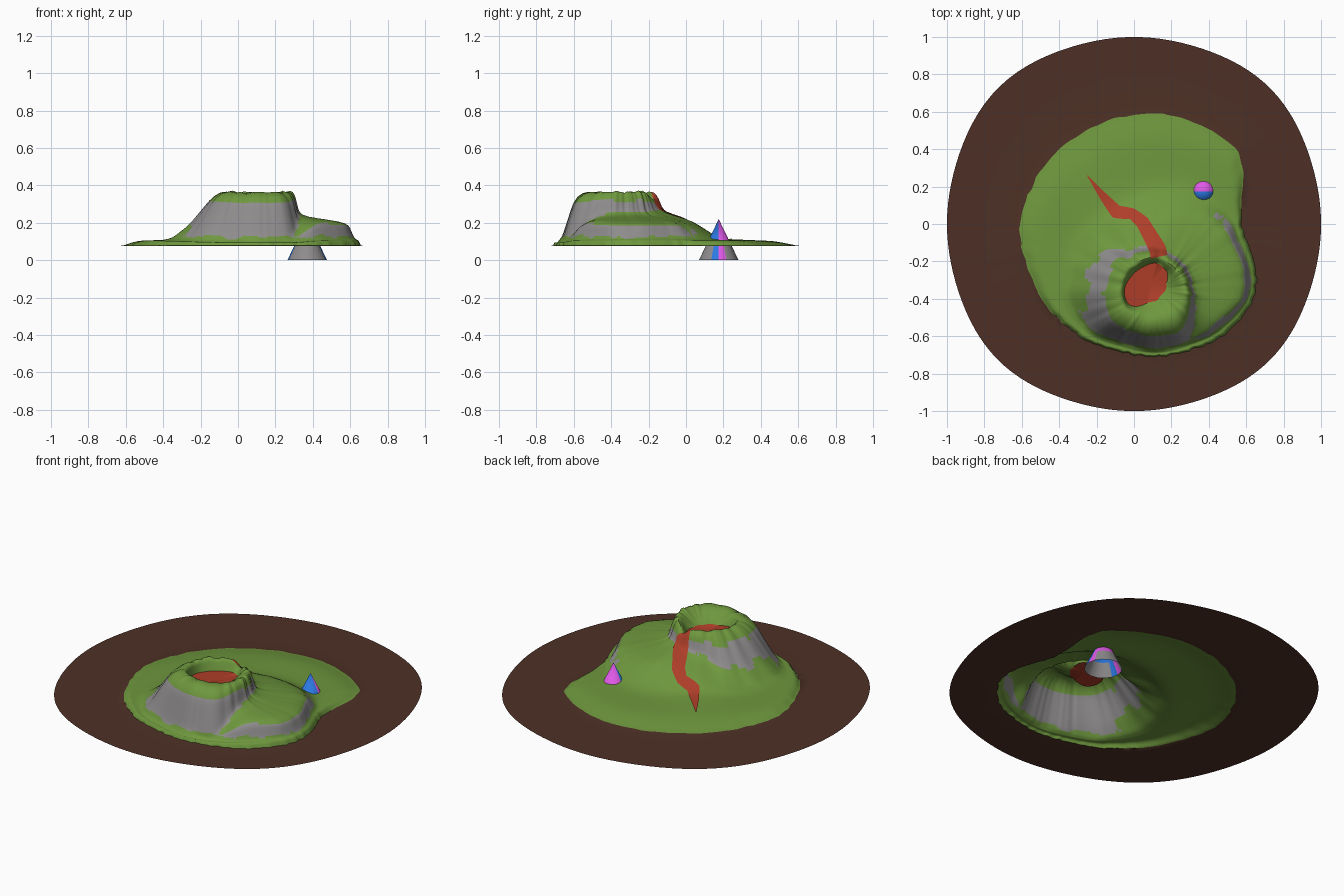
import bpy, bmesh, math
from mathutils import Vector, noise
from mathutils.bvhtree import BVHTree

if "Cube" in bpy.data.objects:
    bpy.data.objects.remove(bpy.data.objects["Cube"])


def mat(name, r, g, b):
    m = bpy.data.materials.new(name)
    m.diffuse_color = (r, g, b, 1)
    m.use_nodes = True
    m.node_tree.nodes["Principled BSDF"].inputs["Base Color"].default_value = m.diffuse_color
    return m


earth = mat("brown_earth", 0.075, 0.030, 0.019)
grass = mat("green_grass", 0.155, 0.31, 0.047)
rock = mat("grey_rock", 0.27, 0.26, 0.26)
lava = mat("red_lava", 0.42, 0.048, 0.022)
blue = mat("blue_paint", 0.025, 0.19, 0.76)
pink = mat("magenta_paint", 0.74, 0.10, 0.80)


def finish(name, bm, mats, smooth=30):
    me = bpy.data.meshes.new(name)
    bm.to_mesh(me)
    ob = bpy.data.objects.new(name, me)
    bpy.context.collection.objects.link(ob)
    for m in mats:
        me.materials.append(m)
    bpy.context.view_layer.objects.active = ob
    ob.select_set(True)
    bpy.ops.object.shade_smooth_by_angle(angle=math.radians(smooth))
    ob.select_set(False)
    return ob


# Contours of the island, as radii (and heights) in 13 directions around the crater
CX, CY, SEA = 0.12, -0.35, 0.075
DEG = [0, 30, 42, 60, 90, 120, 150, 180, 210, 240, 270, 300, 330]
floor_r = [.05, .06, .08, .11, .14, .14, .15, .17, .165, .08, .06, .04, .04]
rim_r = [.16, .15, .15, .155, .17, .17, .18, .185, .19, .175, .165, .165, .165]
ledge_r = [.175, .17, .17, .175, .195, .21, .23, .25, .27, .255, .24, .245, .20]
foot_r = [.20, .20, .20, .21, .225, .25, .36, .38, .38, .325, .31, .315, .235]
foot_z = [.24, .24, .24, .25, .26, .24, .19, .19, .16, .14, .13, .14, .225]
step_r = [.465, .47, .47, .45, .36, .40, .45, .47, .42, .34, .325, .33, .37]
step_z = [.20, .20, .20, .195, .215, .18, .13, .12, .11, .11, .11, .11, .20]
base_r = [.50, .51, .54, .56, .54, .50, .53, .52, .44, .355, .338, .345, .405]
base_z = [.115, .12, .11, .11, .11, .12, .11, .107, .10, .095, .095, .095, .11]
shore_r = [.53, .55, .61, .86, .94, .92, .83, .64, .485, .385, .358, .37, .445]


def spline(vals, t):
    """Closed smooth curve through the values."""
    n = len(vals)
    i, f = int(t) % n, t - int(t)
    a, b, c, d = (vals[(i + k) % n] for k in (-1, 0, 1, 2))
    m0, m1 = (c - a) * .4, (d - b) * .4
    return ((2*f**3 - 3*f**2 + 1) * b + (f**3 - 2*f**2 + f) * m0
            + (3*f**2 - 2*f**3) * c + (f**3 - f**2) * m1)


SUB, SPANS = 14, [5, 2, 6, 5, 6, 6, 3]


def column(t):
    """One radial line of points from crater floor to shore to the outer edge."""
    i, f = int(t), t - int(t)
    deg = DEG[i] + (((DEG + [360])[i + 1]) - DEG[i]) * f
    a = math.radians(deg)
    d = Vector((math.cos(a), math.sin(a), 0))
    wob = noise.noise(d * 4) * .012 + noise.noise(d * 11) * .004
    notch = math.exp(-((deg - 82) / 13) ** 2)
    shore = spline(shore_r, t) + noise.noise(d * 16) * .010
    base = min(spline(base_r, t), shore - .012)
    plain = min(.104, spline(base_z, t))
    keys = [(spline(floor_r, t), .30),
            (spline(rim_r, t) + wob * .5, .377 + wob - .05 * notch),
            (spline(ledge_r, t) + wob, .345 + wob * .5 - .03 * notch),
            (spline(foot_r, t) + wob, spline(foot_z, t)),
            (spline(step_r, t) + wob, spline(step_z, t)),
            (base, spline(base_z, t)),
            (base + (shore - base) * .7, plain),
            (shore, SEA + .003)]
    pts = []
    for (r0, z0), (r1, z1), n in zip(keys, keys[1:], SPANS):
        for k in range(n):
            u = k / n
            pts.append((r0 + (r1 - r0) * u, z0 + (z1 - z0) * u))
    pts.append(keys[-1])
    # round the profile a little, leaving its two ends
    for _ in range(2):
        pts = [pts[0]] + [tuple((p[j] + 2 * q[j] + s[j]) / 4 for j in (0, 1))
                          for p, q, s in zip(pts, pts[1:], pts[2:])] + [pts[-1]]
    out = [Vector((CX, CY, z)) + d * r for r, z in pts]
    # brown plain out to the rounded rim
    s = out[-1]
    b = math.atan2(s.y, s.x)
    R = 1 + .028 * math.sin(2 * b) ** 4
    e = Vector((min(1, max(-1, R * math.cos(b))), min(1, max(-1, R * math.sin(b))), SEA))
    out += [s.lerp(e, u) * 1 for u in (.12, .5)] + [e]
    for p in out[-3:]:
        p.z = SEA
    return out


# Terrain: crater, cliffs, terrace, plain and surrounding ground in one skin
bm = bmesh.new()
N = len(DEG) * SUB
grid = [[bm.verts.new(p) for p in column(i / SUB)] for i in range(N)]
centre = bm.verts.new((CX - .03, CY + .03, .30))
shore_row, rim_row = sum(SPANS), SPANS[0] + 1
for i in range(N):
    A, B = grid[i], grid[(i + 1) % N]
    bm.faces.new((centre, A[0], B[0])).material_index = 3
    for j in range(len(A) - 1):
        f = bm.faces.new((A[j], A[j + 1], B[j + 1], B[j]))
        f.normal_update()
        c = f.calc_center_median()
        n = noise.noise(c * 14)
        steep = f.normal.z < .70 + n * .12
        if j >= shore_row:
            f.material_index = 0
        elif j > rim_row and steep and .125 + n * .02 < c.z < .31 + n * .02:
            f.material_index = 2
        else:
            f.material_index = 1
tree = BVHTree.FromBMesh(bm)
finish("volcano_terrain", bm, [earth, grass, rock, lava], 50)
bm.free()

# Lava stream: ribbon draped on the slope (x, y, half width)
PATH = [(.135, -.175, .045), (.125, -.13, .045), (.085, -.06, .04), (.045, .01, .036),
        (-.01, .055, .03), (-.095, .065, .036), (-.17, .155, .02), (-.25, .26, .002)]
bm = bmesh.new()
rows = []
pts = []
for p, q in zip(PATH, PATH[1:]):
    pts += [Vector(p).lerp(Vector(q), k / 6) for k in range(6)]
pts.append(Vector(PATH[-1]))
for i, p in enumerate(pts):
    t = pts[min(i + 3, len(pts) - 1)] - pts[max(i - 3, 0)]
    side = Vector((-t.y, t.x, 0)).normalized()
    row = []
    for k in range(-3, 4):
        q = Vector((p.x, p.y, 0)) + side * p.z * k / 3
        hit = tree.ray_cast(Vector((q.x, q.y, 2)), Vector((0, 0, -1)))[0]
        row.append(bm.verts.new((q.x, q.y, hit.z + .005)))
    rows.append(row)
for a, b in zip(rows, rows[1:]):
    for k in range(6):
        bm.faces.new((a[k + 1], a[k], b[k], b[k + 1]))
bmesh.ops.recalc_face_normals(bm, faces=bm.faces)
if sum(f.normal.z for f in bm.faces) < 0:
    bmesh.ops.reverse_faces(bm, faces=bm.faces)
finish("lava_stream", bm, [lava], 50)
bm.free()

# Marker cone: open below, blue front half, magenta back half, grey lower panels
bm = bmesh.new()
SIDES = 16
rings = [[bm.verts.new((.37 + r * math.cos(2 * math.pi * k / SIDES),
                        .175 + r * math.sin(2 * math.pi * k / SIDES), z))
          for k in range(SIDES)] for r, z in ((.106, 0), (.069, .077))]
tip = bm.verts.new((.37, .175, .22))
for k in range(SIDES):
    n = (k + 1) % SIDES
    s = math.sin(2 * math.pi * (k + .5) / SIDES)
    colour = 0 if s < 0 else 1
    low = bm.faces.new((rings[0][k], rings[0][n], rings[1][n], rings[1][k]))
    low.material_index = 2 if abs(s) > .5 else colour
    bm.faces.new((rings[1][k], rings[1][n], tip)).material_index = colour
finish("marker_cone", bm, [blue, pink, rock], 40)
bm.free()
